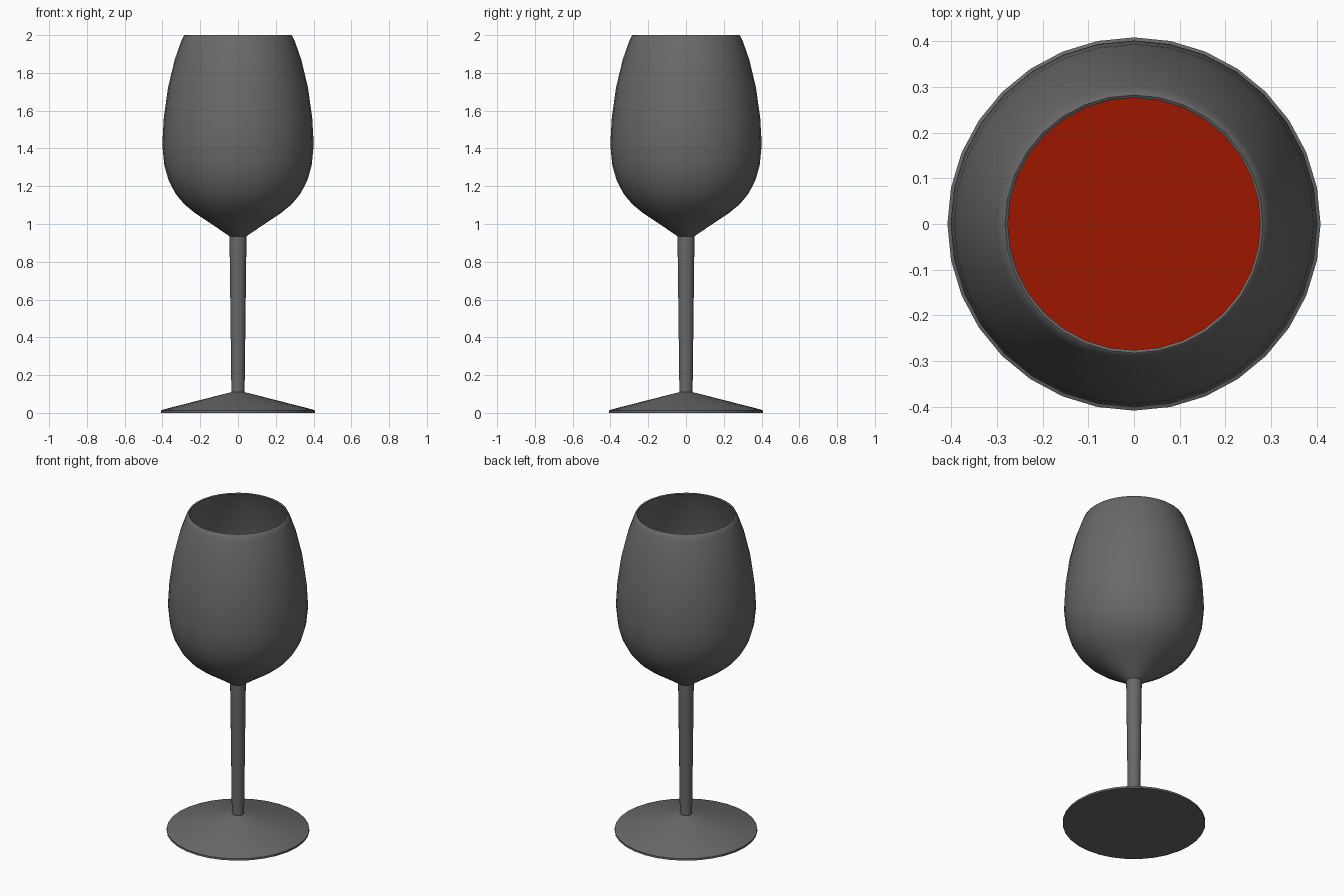
import bpy, math

if "Cube" in bpy.data.objects:
    bpy.data.objects.remove(bpy.data.objects["Cube"])

SIDES = 32

def material(name, rgb):
    m = bpy.data.materials.new(name)
    m.diffuse_color = (*rgb, 1)
    m.use_nodes = True
    m.node_tree.nodes["Principled BSDF"].inputs["Base Color"].default_value = m.diffuse_color
    return m

def revolve(name, profile, mat, angle=50):
    """Spin (radius, z) points around z; radius 0 becomes a pole."""
    verts, rings, faces = [], [], []
    for r, z in profile:
        n = 1 if r == 0 else SIDES
        rings.append([len(verts) + i for i in range(n)])
        for i in range(n):
            a = 2 * math.pi * i / SIDES
            verts.append((r * math.cos(a), r * math.sin(a), z))
    for a, b in zip(rings, rings[1:]):
        for i in range(SIDES):
            j = (i + 1) % SIDES
            f = [a[i % len(a)], a[j % len(a)], b[j % len(b)], b[i % len(b)]]
            faces.append(list(dict.fromkeys(f)))
    me = bpy.data.meshes.new(name)
    me.from_pydata(verts, [], faces)
    me.materials.append(mat)
    ob = bpy.data.objects.new(name, me)
    bpy.context.collection.objects.link(ob)
    bpy.ops.object.select_all(action='DESELECT')
    ob.select_set(True)
    bpy.context.view_layer.objects.active = ob
    bpy.ops.object.shade_smooth_by_angle(angle=math.radians(angle))
    return ob

glass = material("smoky_glass", (0.14, 0.14, 0.14))
red = material("red_wine", (0.34, 0.008, 0.0))

# Glass: foot, stem, outer bowl, rounded rim, then the inner wall to the bottom
outer = [(0.045, 0.935), (0.14, 1.0), (0.225, 1.056), (0.285, 1.105), (0.33, 1.16),
         (0.367, 1.23), (0.39, 1.31), (0.401, 1.42), (0.393, 1.56), (0.371, 1.72),
         (0.335, 1.87), (0.30, 1.97), (0.287, 1.997), (0.282, 2.0)]
inner = [(0.276, 1.996), (0.289, 1.965), (0.323, 1.865), (0.359, 1.717),
         (0.381, 1.56), (0.389, 1.42), (0.378, 1.315), (0.356, 1.236),
         (0.32, 1.168), (0.277, 1.115), (0.218, 1.068), (0.133, 1.01), (0, 0.96)]
foot_stem = [(0, 0), (0.408, 0), (0.408, 0.012), (0.395, 0.018), (0.035, 0.11)]
revolve("wine_glass", foot_stem + outer + inner, glass)

# Wine: fills the lower bowl just inside the inner wall
level = 1.30
fill = [(max(r - 0.002, 0), z + 0.002) for r, z in reversed(inner) if z < level - 0.01]
revolve("wine", fill + [(0.372, level), (0, level)], red)
